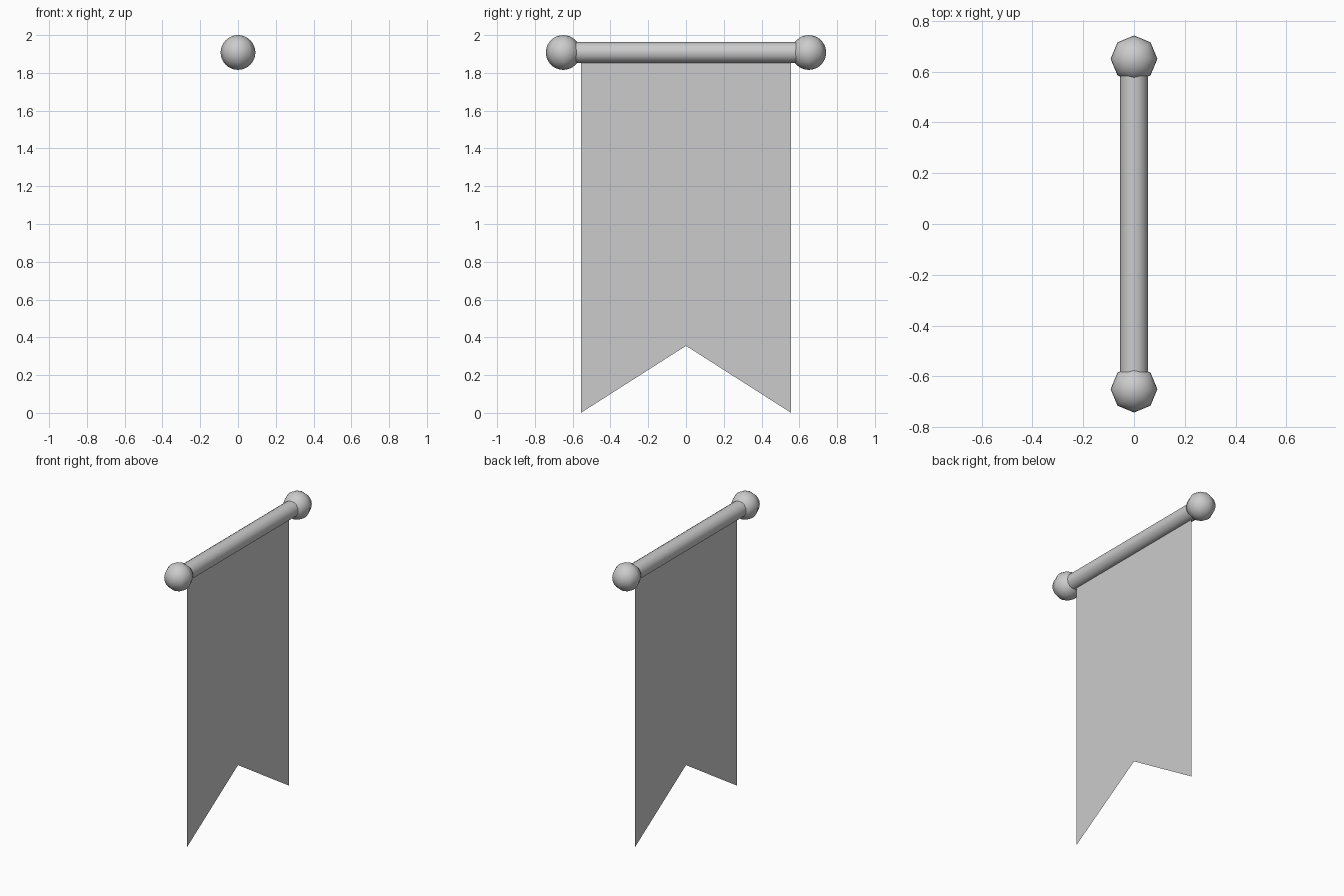
import bpy, math

if "Cube" in bpy.data.objects:
    bpy.data.objects.remove(bpy.data.objects["Cube"])

ROD_Z = 1.908


def smooth(obj, angle):
    bpy.context.view_layer.objects.active = obj
    bpy.ops.object.shade_smooth_by_angle(angle=math.radians(angle))


# Horizontal rod along y
bpy.ops.mesh.primitive_cylinder_add(vertices=16, radius=0.055, depth=1.2,
                                    location=(0, 0, ROD_Z),
                                    rotation=(math.pi / 2, 0, 0))
rod = bpy.context.object
rod.name = "rod"
smooth(rod, 50)

# Ball finial at each end, eight-sided seen from above
for name, side in (("finial_front", -1), ("finial_back", 1)):
    bpy.ops.mesh.primitive_uv_sphere_add(segments=8, ring_count=16, radius=0.092,
                                         location=(0, side * 0.65, ROD_Z))
    ball = bpy.context.object
    ball.name = name
    smooth(ball, 60)

# Flat swallow-tailed cloth hanging from the rod
profile = [(-0.557, ROD_Z), (-0.557, 0), (0, 0.355), (0.557, 0), (0.557, ROD_Z), (0, ROD_Z)]
mesh = bpy.data.meshes.new("cloth")
mesh.from_pydata([(0, y, z) for y, z in profile], [], [(0, 1, 2, 5), (5, 2, 3, 4)])
cloth = bpy.data.objects.new("cloth", mesh)
bpy.context.collection.objects.link(cloth)
